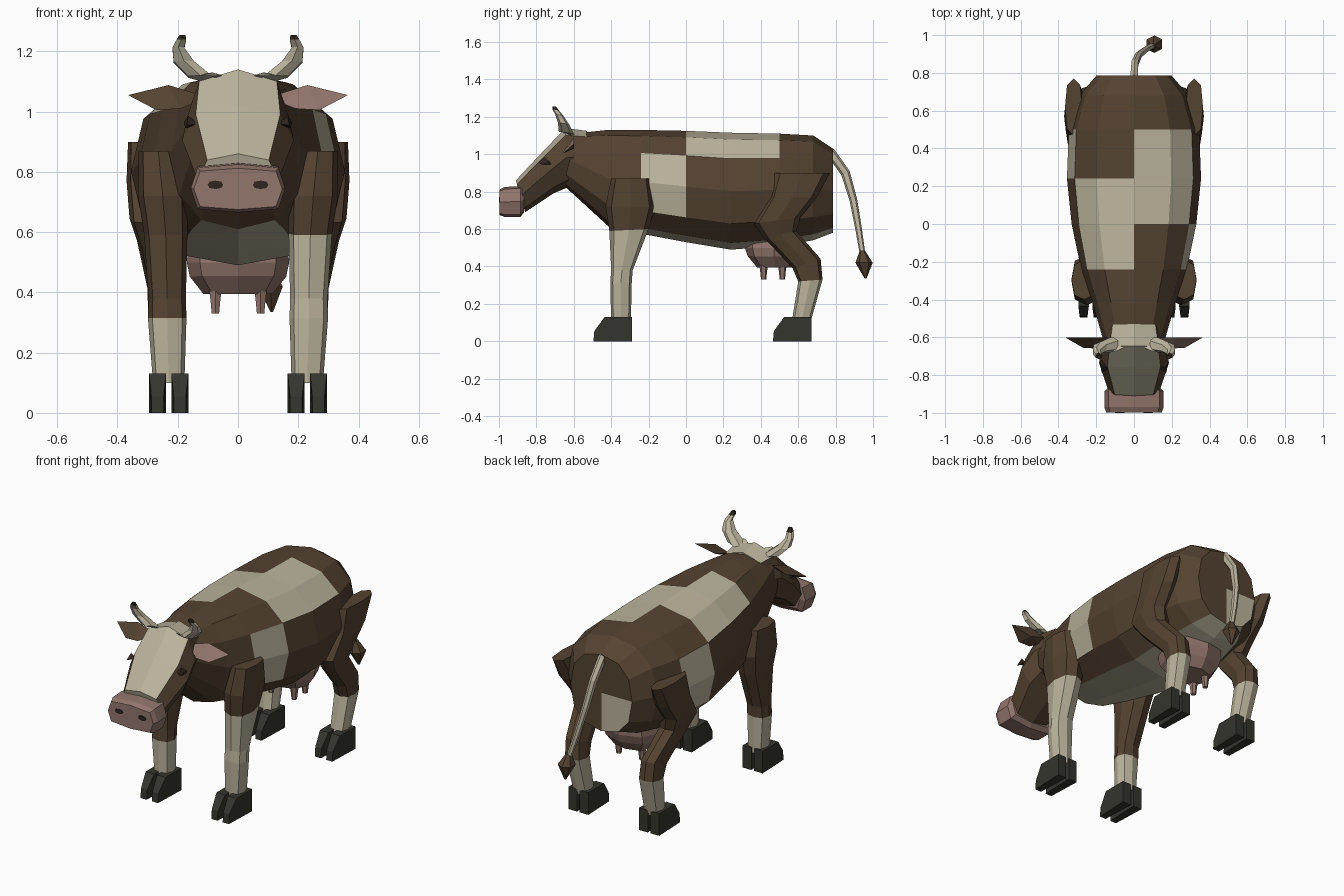
import bpy, bmesh, math
from mathutils import Vector


def material(name, rgb):
    m = bpy.data.materials.new(name)
    m.diffuse_color = (*rgb, 1)
    return m


BROWN, CREAM, PINK, HOOF, DARK = range(5)
MATS = [material("brown_hide", (0.090, 0.056, 0.031)),
        material("cream_hide", (0.50, 0.455, 0.335)),
        material("pink_skin", (0.29, 0.18, 0.15)),
        material("hoof_grey", (0.035, 0.036, 0.027)),
        material("dark_brown", (0.028, 0.019, 0.013))]


def finish(name, bm, color):
    """Store the mesh; color is an index or a rule taking a face."""
    bmesh.ops.recalc_face_normals(bm, faces=bm.faces[:])
    bm.normal_update()
    me = bpy.data.meshes.new(name)
    if color is not None:
        for f in bm.faces:
            f.material_index = color(f) if callable(color) else color
    bm.to_mesh(me)
    bm.free()
    for m in MATS:
        me.materials.append(m)
    ob = bpy.data.objects.new(name, me)
    bpy.context.collection.objects.link(ob)
    return ob


def loft(name, sections, color, n=8, e=0.85, side=1, cap=None):
    """Skin rings. Section: (edge A (y,z), edge B (y,z), centre x, half width).
    color: index or rule(section, band, is_right)."""
    bm = bmesh.new()
    rings = []
    for a, b, xc, rx in sections:
        ring = []
        for j in range(n):
            t = 2 * math.pi * j / n
            c, s = (math.copysign(abs(v) ** e, v) if abs(v) > 1e-6 else 0
                    for v in (math.cos(t), math.sin(t)))
            ring.append(bm.verts.new((side * (xc + rx * s),
                                      (a[0] + b[0]) / 2 + c * (a[0] - b[0]) / 2,
                                      (a[1] + b[1]) / 2 + c * (a[1] - b[1]) / 2)))
        rings.append(ring)
    pick = color if callable(color) else (lambda i, j, r: color)
    for i in range(len(rings) - 1):
        for j in range(n):
            k = (j + 1) % n
            f = bm.faces.new((rings[i][j], rings[i][k], rings[i + 1][k], rings[i + 1][j]))
            right = j < n // 2
            f.material_index = pick(i, j if right else n - 1 - j, right)
    for end, i in ((rings[0], 0), (rings[-1], len(rings) - 2)):
        mid = bm.verts.new(sum((v.co for v in end), Vector()) / n)
        for j in range(n):
            f = bm.faces.new((end[j], end[(j + 1) % n], mid))
            f.material_index = cap(f) if cap else pick(i, 0, True)
    return finish(name, bm, None)


def hull(name, points, color, side=1):
    """Convex faceted solid around a few points."""
    bm = bmesh.new()
    for x, y, z in points:
        bm.verts.new((side * x, y, z))
    bmesh.ops.convex_hull(bm, input=bm.verts[:])
    return finish(name, bm, color)


def rod(y, z, r, x):
    """Horizontal section for upright tubes."""
    return ((y - r, z), (y + r, z), x, r)


# Body: coat patches follow the section/band grid
def coat(i, band, right):
    if band == 5:
        return CREAM if i >= 1 else BROWN
    if right:
        patch = (band < 2 and i in (3, 4)) or (band in (2, 3) and i == 2)
    else:
        patch = (band < 2 and i in (2, 3)) or (band in (2, 3, 4) and i == 4)
    return CREAM if patch else BROWN


def rump(f):
    c = sum((v.co for v in f.verts), Vector()) / 3
    return CREAM if c.y > 0 and c.x < 0 and c.z < 0.82 else BROWN


loft("body", [
    ((-0.60, 1.11), (-0.65, 0.83), 0, 0.16),
    ((-0.42, 1.13), (-0.41, 0.61), 0, 0.22),
    ((-0.24, 1.13), (-0.24, 0.575), 0, 0.28),
    ((0.00, 1.125), (0.00, 0.53), 0, 0.33),
    ((0.24, 1.115), (0.24, 0.49), 0, 0.355),
    ((0.50, 1.11), (0.50, 0.51), 0, 0.345),
    ((0.68, 1.10), (0.68, 0.54), 0, 0.29),
    ((0.785, 1.03), (0.785, 0.58), 0, 0.20)], coat, n=12, cap=rump)

# Head with pale blaze, muzzle and nostrils
loft("head", [
    ((-0.53, 1.125), (-0.55, 0.86), 0, 0.15),
    ((-0.645, 1.14), (-0.64, 0.82), 0, 0.17),
    ((-0.76, 1.02), (-0.71, 0.79), 0, 0.185),
    ((-0.91, 0.86), (-0.86, 0.69), 0, 0.135)],
    lambda i, band, r: CREAM if band == 0 else BROWN, e=0.8)
loft("muzzle", [
    ((-0.865, 0.83), (-0.865, 0.69), 0, 0.135),
    ((-0.885, 0.83), (-0.885, 0.665), 0, 0.157),
    ((-0.97, 0.825), (-0.97, 0.665), 0, 0.157),
    ((-0.997, 0.812), (-0.997, 0.675), 0, 0.147)], PINK, e=0.45)

for s, tag in ((1, "right"), (-1, "left")):
    loft("nostril_" + tag, [((y, 0.771), (y, 0.743), 0.075, 0.026) for y in (-0.995, -1.0)],
         DARK, n=8, side=s)
    hull("eye_" + tag, [(0.13, -0.76, 0.96), (0.18, -0.735, 0.965), (0.175, -0.77, 0.945),
                        (0.165, -0.755, 0.985), (0.17, -0.79, 0.955), (0.17, -0.72, 0.945)],
         DARK, s)

    # Horns with dark tips
    loft("horn_" + tag, [
        ((-0.67, 1.13), (-0.60, 1.09), 0.085, 0.035),
        ((-0.68, 1.12), (-0.60, 1.11), 0.125, 0.045),
        ((-0.685, 1.17), (-0.625, 1.16), 0.18, 0.038),
        ((-0.70, 1.215), (-0.655, 1.205), 0.198, 0.022),
        ((-0.715, 1.24), (-0.68, 1.235), 0.188, 0.018),
        ((-0.715, 1.255), (-0.695, 1.255), 0.184, 0.011)],
        lambda i, b, r: DARK if i == 4 else CREAM, n=6, side=s)

    # Ears, pink lining on one side
    hull("ear_" + tag, [(0.14, -0.60, 1.06), (0.14, -0.63, 1.03), (0.23, -0.60, 1.088),
                        (0.27, -0.655, 1.005), (0.19, -0.66, 1.01), (0.365, -0.60, 1.055),
                        (0.23, -0.60, 1.03)],
         lambda f, s=s: PINK if s > 0 and f.normal.y < -0.5 else BROWN, s)

    # Front legs: the right one is pale up to the elbow
    pale_from = 2 if s > 0 else 4
    loft("front_leg_" + tag, [
        ((-0.40, 0.87), (-0.19, 0.87), 0.265, 0.065),
        ((-0.43, 0.72), (-0.165, 0.72), 0.25, 0.082),
        ((-0.41, 0.59), (-0.20, 0.60), 0.24, 0.072),
        ((-0.40, 0.38), (-0.285, 0.38), 0.235, 0.062),
        ((-0.405, 0.315), (-0.29, 0.315), 0.235, 0.064),
        ((-0.40, 0.10), (-0.295, 0.10), 0.23, 0.052)],
        lambda i, b, r, p=pale_from: CREAM if i >= p else BROWN, side=s, e=0.75)

    # Hind legs
    loft("hind_leg_" + tag, [
        ((0.47, 0.90), (0.77, 0.90), 0.32, 0.045),
        ((0.44, 0.77), (0.70, 0.77), 0.31, 0.06),
        ((0.36, 0.63), (0.61, 0.66), 0.295, 0.065),
        ((0.42, 0.55), (0.59, 0.59), 0.275, 0.06),
        ((0.57, 0.39), (0.72, 0.44), 0.245, 0.056),
        ((0.60, 0.32), (0.73, 0.33), 0.24, 0.058),
        ((0.565, 0.10), (0.665, 0.10), 0.23, 0.05)],
        lambda i, b, r: CREAM if i >= 5 else BROWN, side=s, e=0.75)

    # Cloven hooves: two toes per foot
    for foot, heel in (("front", -0.29), ("hind", 0.67)):
        for toe, x in (("inner", 0.193), ("outer", 0.267)):
            profile = [(heel, 0), (heel, 0.13), (heel - 0.145, 0.13),
                       (heel - 0.20, 0.055), (heel - 0.205, 0)]
            pts = [(x + d * (0.028 if y > heel - 0.18 else 0.02), y, z)
                   for y, z in profile for d in (-1, 1)]
            hull(f"{foot}_hoof_{toe}_{tag}", pts, HOOF, s)

    # Teats
    for y, row in ((0.415, "front"), (0.515, "back")):
        loft(f"teat_{row}_{tag}", [rod(y, 0.42, 0.025, 0.075), rod(y, 0.37, 0.018, 0.075),
                                   rod(y, 0.33, 0.014, 0.075)], PINK, n=6, side=s)

# Udder
loft("udder", [
    ((0.32, 0.54), (0.63, 0.55), 0, 0.165),
    ((0.315, 0.50), (0.63, 0.50), 0, 0.17),
    ((0.33, 0.455), (0.61, 0.45), 0, 0.16),
    ((0.38, 0.395), (0.57, 0.395), 0, 0.115)], PINK)

# Tail and tassel, curling to one side
loft("tail", [
    ((0.75, 1.00), (0.79, 1.03), 0, 0.022),
    ((0.83, 0.89), (0.875, 0.91), 0.005, 0.02),
    ((0.875, 0.75), (0.915, 0.76), 0.025, 0.018),
    ((0.905, 0.60), (0.94, 0.605), 0.06, 0.016),
    ((0.93, 0.46), (0.96, 0.46), 0.10, 0.015)], CREAM, n=6)
loft("tail_tassel", [rod(0.943, 0.485, 0.014, 0.10), rod(0.952, 0.42, 0.046, 0.108),
                     rod(0.96, 0.335, 0.005, 0.112)], BROWN, n=6)
